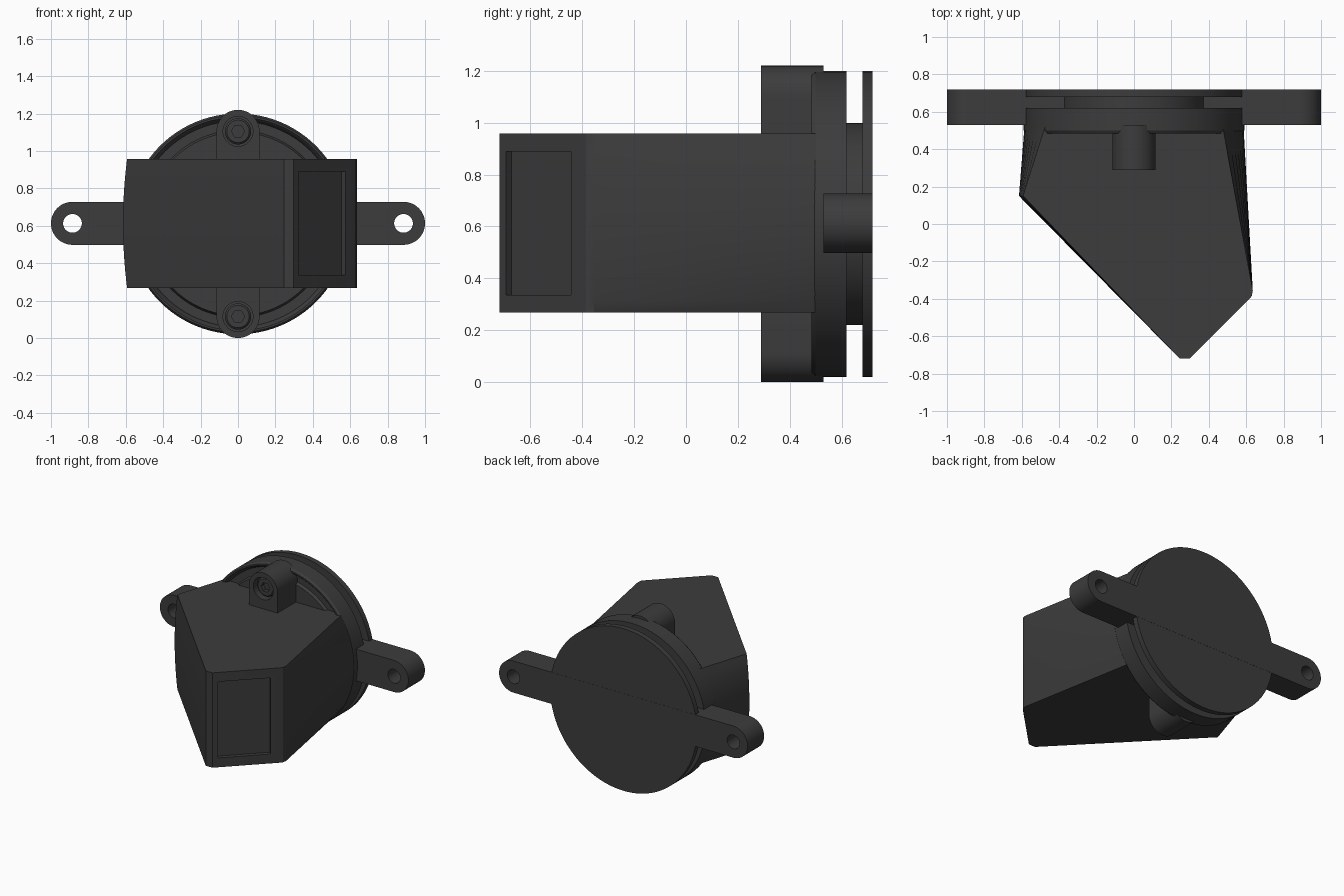
import bpy, bmesh, math
from mathutils import Matrix, Vector

if "Cube" in bpy.data.objects:
    bpy.data.objects.remove(bpy.data.objects["Cube"])

CZ = 0.61          # height of the disc axis
R = 0.59           # disc radius

dark = bpy.data.materials.new("dark_plastic")
dark.diffuse_color = (0.045, 0.045, 0.045, 1)
dark.use_nodes = True
dark.node_tree.nodes["Principled BSDF"].inputs["Base Color"].default_value = dark.diffuse_color


def make(name, verts, faces):
    me = bpy.data.meshes.new(name)
    me.from_pydata(verts, [], faces)
    bm = bmesh.new()
    bm.from_mesh(me)
    bmesh.ops.remove_doubles(bm, verts=bm.verts, dist=1e-5)
    bmesh.ops.recalc_face_normals(bm, faces=bm.faces)
    bm.to_mesh(me)
    bm.free()
    me.materials.append(dark)
    ob = bpy.data.objects.new(name, me)
    bpy.context.collection.objects.link(ob)
    return ob


def loft(name, rings):
    """Join equal-length closed rings and cap both ends."""
    n = len(rings[0])
    verts = [v for r in rings for v in r]
    faces = [(k * n + i, k * n + (i + 1) % n, (k + 1) * n + (i + 1) % n, (k + 1) * n + i)
             for k in range(len(rings) - 1) for i in range(n)]
    faces += [tuple(range(n)), tuple(range((len(rings) - 1) * n, len(rings) * n))]
    return make(name, verts, faces)


def prism(name, outline, y0, y1):
    return loft(name, [[(x, y, z) for x, z in outline] for y in (y0, y1)])


def circle(cx, cz, r, n=48):
    return [(cx + r * math.cos(2 * math.pi * i / n), cz + r * math.sin(2 * math.pi * i / n))
            for i in range(n)]


def arc(cx, cz, r, a0, a1, n=24):
    return [(cx + r * math.cos(math.radians(a0 + (a1 - a0) * i / n)),
             cz + r * math.sin(math.radians(a0 + (a1 - a0) * i / n))) for i in range(n + 1)]


def cut(ob, cutter):
    m = ob.modifiers.new("cut", 'BOOLEAN')
    m.operation, m.solver, m.object = 'DIFFERENCE', 'EXACT', cutter
    cutter.hide_render = True
    bpy.context.view_layer.objects.active = ob
    bpy.ops.object.modifier_apply(modifier=m.name)
    bpy.data.objects.remove(cutter)


def smooth(ob):
    bpy.ops.object.select_all(action='DESELECT')
    ob.select_set(True)
    bpy.context.view_layer.objects.active = ob
    bpy.ops.object.shade_smooth_by_angle(angle=math.radians(25))


# Round base: flange, waist and back plate in one turned profile (radius, y)
profile = [(0.002, 0.50), (0.49, 0.50), (0.50, 0.52), (0.55, 0.52), (0.56, 0.495), (0.57, 0.485),
           (0.58, 0.485), (R, 0.50), (R, 0.62), (0.39, 0.62), (0.39, 0.68), (R, 0.68),
           (R, 0.719), (0.002, 0.719)]
base = loft("round_base", [[(x, y, z) for x, z in circle(0, CZ, r, 96)] for r, y in profile])
smooth(base)

# Wedge housing: sides bulge to follow the disc at the back, flat at the front
rings = []
for k in range(17):
    t = -1 + 2 * k / 16
    z = 0.613 + 0.345 * t
    xb = math.sqrt(0.585 ** 2 - (0.345 * t) ** 2)
    rings.append([(x, y, z) for x, y in (
        (-xb, 0.53), (-0.615 + 0.022 * t * t, 0.15), (0.245, -0.72), (0.298, -0.72),
        (0.615, -0.403), (0.63, -0.385), (0.635, -0.355), (xb, 0.53))])
body = loft("wedge_housing", rings)

# Recessed window on the angled front face
w, d, h = 0.177, 0.03, 0.277
turn = Matrix.Translation((0.45, -0.57, 0.613)) @ Matrix.Rotation(math.radians(45), 4, 'Z')
rect = [(-w, -h), (w, -h), (w, h), (-w, h)]
window = loft("window_cutter", [[turn @ Vector((x, y, z)) for x, z in rect] for y in (-0.1, d)])
cut(body, window)
smooth(body)

# Mounting strap with rounded ends and through holes
r = 0.115
strap = prism("mounting_strap", arc(1 - r, CZ + 0.003, r, -90, 90) + arc(r - 1, CZ + 0.003, r, 90, 270),
              0.53, 0.72)
for s in (-1, 1):
    cut(strap, prism("hole_cutter", circle(s * (1 - r), CZ + 0.003, 0.05), 0.4, 0.9))
smooth(strap)

# Upper and lower screw lugs, each with a socket screw in a counterbore
for s, side in ((1, "upper"), (-1, "lower")):
    zc = CZ + s * (0.61 - r)
    outline = arc(0, zc, r, 0, s * 180) + [(-r, CZ + s * 0.3), (r, CZ + s * 0.3)]
    lug = prism(side + "_screw_lug", outline, 0.29, 0.53)
    cut(lug, prism("bore_cutter", circle(0, zc, 0.08), 0.2, 0.36))
    smooth(lug)
    head = loft(side + "_screw", [[(x, y, z) for x, z in circle(0, zc, q)]
                                  for q, y in ((0.07, 0.37), (0.07, 0.325), (0.06, 0.315))])
    cut(head, prism("hex_cutter", circle(0, zc, 0.035, 6), 0.25, 0.345))
    smooth(head)
